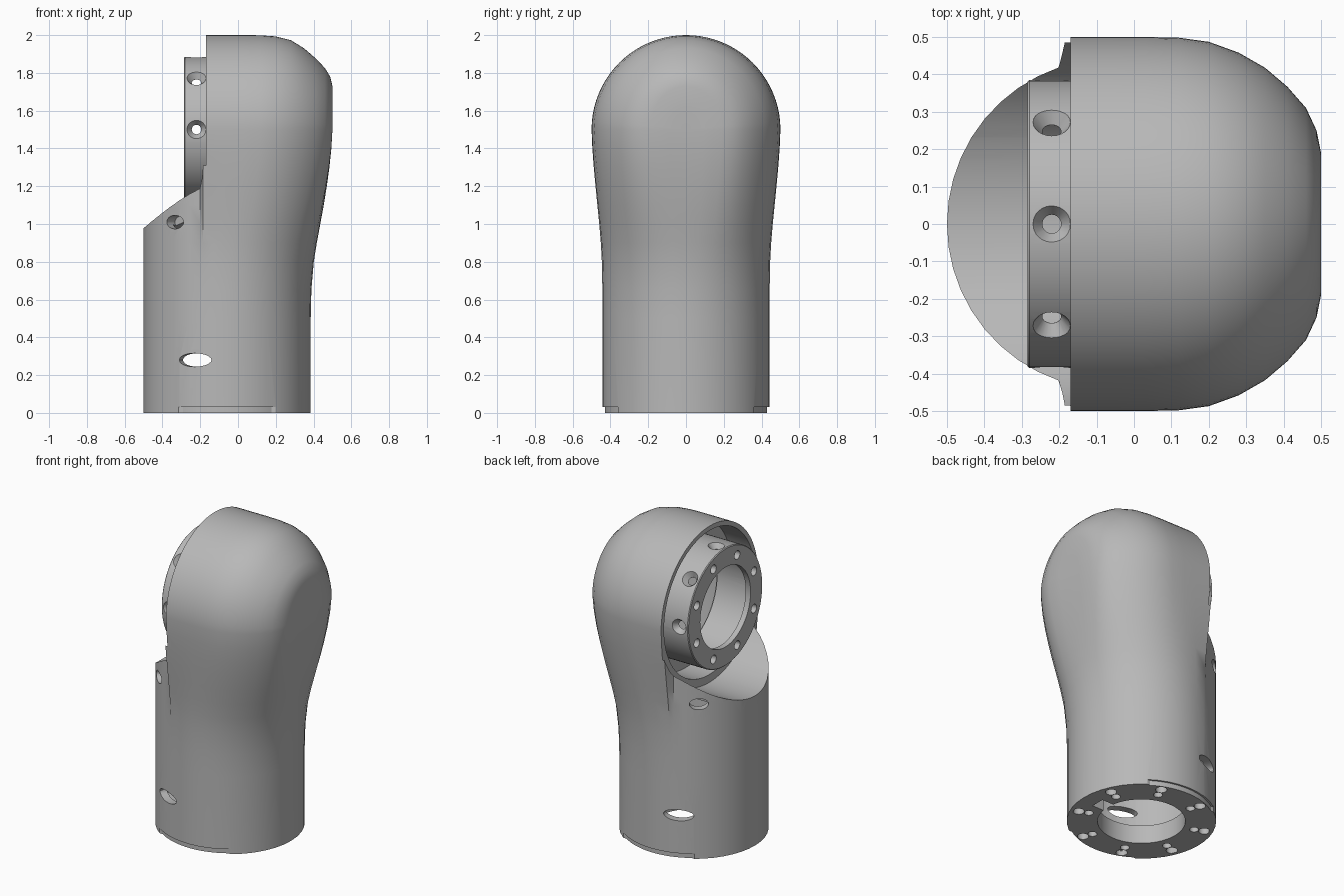
import bpy, bmesh, math
from mathutils import Matrix, Vector

cube = bpy.data.objects.get("Cube")
if cube:
    bpy.data.objects.remove(cube)

grey = bpy.data.materials.new("satin grey")
grey.use_nodes = True
COLOUR = (0.48, 0.48, 0.48, 1)
grey.diffuse_color = COLOUR
grey.node_tree.nodes["Principled BSDF"].inputs["Base Color"].default_value = COLOUR

CX, R, HZ = -0.0575, 0.4425, 1.5        # base axis, base radius, head axis height
T, RX, RZ = Matrix.Translation, lambda a: Matrix.Rotation(a, 4, 'X'), lambda a: Matrix.Rotation(a, 4, 'Z')
ALONG_X = T((0, 0, HZ)) @ Matrix.Rotation(math.pi / 2, 4, 'Y')
BASE = T((CX, 0, 0))


def make(name, bm):
    bmesh.ops.remove_doubles(bm, verts=bm.verts, dist=1e-5)
    bmesh.ops.recalc_face_normals(bm, faces=bm.faces)
    mesh = bpy.data.meshes.new(name)
    bm.to_mesh(mesh)
    bm.free()
    mesh.materials.append(grey)
    obj = bpy.data.objects.new(name, mesh)
    bpy.context.collection.objects.link(obj)
    return obj


def lathe(bm, profile, matrix, n=24, tube=False):
    """Revolve (radius, height) points about local z; tube closes the profile."""
    rings = [[bm.verts.new(matrix @ Vector((r * math.cos(2 * math.pi * i / n),
                                            r * math.sin(2 * math.pi * i / n), h)))
              for i in range(n)] for r, h in profile]
    pairs = list(zip(rings, rings[1:]))
    if tube:
        pairs.append((rings[-1], rings[0]))
    else:
        bm.faces.new(rings[0])
        bm.faces.new(rings[-1])
    for a, b in pairs:
        for i in range(n):
            j = (i + 1) % n
            bm.faces.new((a[i], a[j], b[j], b[i]))


def box(bm, centre, size):
    bmesh.ops.create_cube(bm, size=1, matrix=T(centre) @ Matrix.Diagonal((*size, 1)))


def cut(obj, cutter):
    """Subtract the cutter and delete it."""
    cutter.hide_render = True
    mod = obj.modifiers.new("cut", 'BOOLEAN')
    mod.operation, mod.solver, mod.object = 'DIFFERENCE', 'EXACT', cutter
    graph = bpy.context.evaluated_depsgraph_get()
    obj.data = bpy.data.meshes.new_from_object(obj.evaluated_get(graph))
    obj.modifiers.clear()
    bpy.data.objects.remove(cutter)


# Head outline as (x, half width, dome height), and swelling towards it by height
HEAD = [(-.185, .5, .5), (-.06, .5, .5), (.03, .5, .5), (.12, .498, .499), (.2, .487, .493),
        (.28, .458, .473), (.35, .418, .43), (.41, .367, .378), (.46, .31, .326),
        (.488, .25, .28), (.5, .19, .23), (.5, .09, .11), (.5, 0, 0)]
SWELL = [(.5, 0), (.65, .03), (.8, .14), (.9, .28), (1, .44), (1.1, .6),
         (1.2, .74), (1.3, .86), (1.4, .95), (HZ, 1)]


def half_outline(w, s):
    """Half of a cross-section, from the collar side round to the bulge."""
    wy, pts = w ** 1.5, []
    start = math.acos((HEAD[0][0] - CX) / R)
    for i in range(10):
        a = math.pi + (start + .04 - math.pi) * i / 9
        y = R * math.sin(a)
        pts.append((CX + R * math.cos(a), y, y))
    for i, (hx, hy, hz) in enumerate(HEAD):
        a = start * (1 - i / (len(HEAD) - 1))
        bx, by = CX + R * math.cos(a), R * math.sin(a)
        pts.append((bx + (hx - bx) * w, by + (hy - by) * wy, hz))
    pts[0], pts[-1] = (pts[0][0], 0, 0), (pts[-1][0], 0, 0)
    return [(CX + (x - CX) * s, y * s, z * s) for x, y, z in pts]


def body_solid(name, bottom, s=1.0):
    bm = bmesh.new()
    rings = []
    for z, w in [(bottom, 0)] + SWELL:
        half = half_outline(w, s)
        loop = half + [(x, -y, d) for x, y, d in half[-2:0:-1]]
        rings.append([bm.verts.new((x, y, z)) for x, y, d in loop])
    n = len(rings[0])
    for a, b in zip(rings, rings[1:]):
        for i in range(n):
            j = (i + 1) % n
            bm.faces.new((a[i], a[j], b[j], b[i]))
    bm.faces.new(rings[0])
    # domed top: half turn of the last outline about the head axis
    half, steps = half_outline(1, s), 40
    arcs = []
    for k in range(steps + 1):
        c, d = math.cos(math.pi * k / steps), math.sin(math.pi * k / steps)
        arcs.append([bm.verts.new((x, y * c, HZ + z * d)) for x, y, z in half])
    for a, b in zip(arcs, arcs[1:]):
        for i in range(len(half) - 1):
            bm.faces.new((a[i], a[i + 1], b[i + 1], b[i]))
    return make(name, bm)


def swept_cutter(radius, end):
    bm = bmesh.new()
    lathe(bm, [(radius, -.8), (radius, end)], ALONG_X, 96)
    return make("swept_cutter", bm)


# Housing shell: hollow inside, swept clearance and recess around the collar
housing = body_solid("housing", 0)
cavity = body_solid("cavity_cutter", .1, .89)
cut(cavity, swept_cutter(.57, .03))
cut(housing, swept_cutter(.522, -.17))
cut(housing, cavity)
cut(housing, swept_cutter(.47, 0))
cut(housing, swept_cutter(.36, .08))

# Base opening, side slots and foot notches, mirrored front and back
bm = bmesh.new()
lathe(bm, [(.42, -.1), (.42, .13)], BASE, 64)
cut(housing, make("opening_cutter", bm))
bm = bmesh.new()
for side in (1, -1):
    for x, z, width in ((-.335, 1.01, .057), (-.23, .28, .092)):
        turn = math.acos((x - CX) / R) * side
        frame = T((CX, 0, z)) @ RZ(turn) @ Matrix.Rotation(math.pi / 2, 4, 'Y')
        lathe(bm, [(1, .37), (1, .5)], frame @ Matrix.Diagonal((.036, width, 1, 1)))
    box(bm, (CX, side * .46, 0), (.7, .2, .064))
cut(housing, make("slot_cutter", bm))

# Collar: thin tube with a front plate, countersunk radial holes and bolt holes
bm = bmesh.new()
lathe(bm, [(.26, -.285), (.38, -.285), (.385, -.28), (.385, .02), (.35, .02),
           (.35, -.25), (.26, -.25)], ALONG_X, 96, True)
collar = make("collar", bm)
bm = bmesh.new()
for k in range(-2, 3):
    lathe(bm, [(.025, .3), (.025, .35), (.05, .384), (.05, .42)],
          T((-.22, 0, HZ)) @ RX(k * math.pi / 4))
cut(collar, make("radial_hole_cutter", bm))
bm = bmesh.new()
for k in range(8):
    spot = RX((k + .5) * math.pi / 4) @ Vector((0, 0, .319))
    lathe(bm, [(.028, -.3), (.028, -.24)], T(spot) @ ALONG_X)
cut(collar, make("face_hole_cutter", bm))

# Bottom flange with paired bolt holes and a keyway
bm = bmesh.new()
lathe(bm, [(.26, 0), (.43, 0), (.43, .12), (.26, .12)], BASE, 96, True)
flange = make("base_flange", bm)
bm = bmesh.new()
for k in range(8):
    for r, size in ((.39, .034), (.327, .027)):
        spot = RZ((k + .5) * math.pi / 4) @ Vector((r, 0, 0))
        lathe(bm, [(size, -.05), (size, .08)], BASE @ T(spot))
box(bm, (CX + .29, 0, 0), (.1, .09, .14))
cut(flange, make("flange_cutter", bm))

# Smooth shading with sharp machined edges
for obj in bpy.context.view_layer.objects:
    obj.select_set(obj in (housing, collar, flange))
bpy.context.view_layer.objects.active = housing
bpy.ops.object.shade_smooth_by_angle(angle=math.radians(32))
